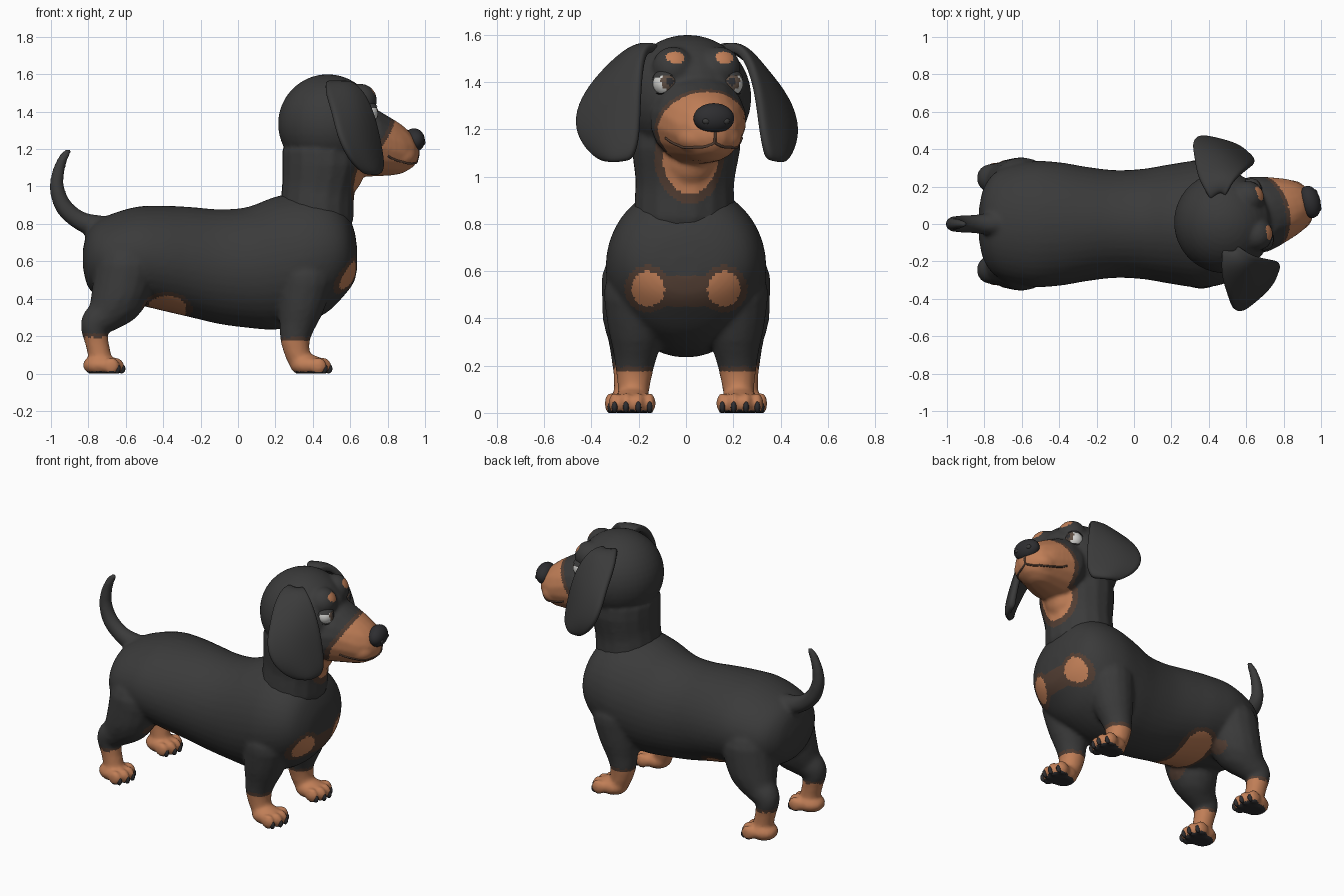
import bpy, bmesh, math
from mathutils import Vector
from mathutils.bvhtree import BVHTree

if "Cube" in bpy.data.objects:
    bpy.data.objects.remove(bpy.data.objects["Cube"])

YAW, HEAD_X = math.radians(13.5), 0.45      # the head is turned a little to +y


def material(name, rgb):
    m = bpy.data.materials.new(name)
    m.diffuse_color = (*rgb, 1)
    m.use_nodes = True
    m.node_tree.nodes["Principled BSDF"].inputs["Base Color"].default_value = m.diffuse_color
    return m


BLACK = material("black coat", (0.043, 0.043, 0.043))
TAN = material("tan coat", (0.53, 0.21, 0.095))
BROWN = material("dark brown edge", (0.085, 0.048, 0.033))
DARK = material("nose and claws", (0.027, 0.027, 0.03))
WHITE = material("eye white", (0.65, 0.65, 0.63))
IRIS = material("iris brown", (0.11, 0.075, 0.055))


def spline(pts, n):
    """Catmull-Rom interpolation of tuples of any length."""
    p = [Vector(q) for q in pts]
    p = [2 * p[0] - p[1]] + p + [2 * p[-1] - p[-2]]
    out = []
    for i in range(1, len(p) - 2):
        a, b, c, d = p[i - 1:i + 3]
        for k in range(n):
            t = k / n
            out.append(0.5 * (2 * b + (c - a) * t + (2 * a - 5 * b + 4 * c - d) * t * t
                              + (3 * b - a - 3 * c + d) * t ** 3))
    return out + [p[-2]]


def ball(bm, c, r, seg=16):
    """Ellipsoid built directly from rings (quick for many balls)."""
    r = (r, r, r) if isinstance(r, (int, float)) else r
    n = seg // 2 + 1
    new = lambda x, y, z: bm.verts.new((c[0] + r[0] * x, c[1] + r[1] * y, c[2] + r[2] * z))
    low, top = new(0, 0, -1), new(0, 0, 1)
    rows = []
    for i in range(1, n):
        e = math.pi * (i / n - .5)
        rows.append([new(math.cos(e) * math.cos(math.tau * k / seg), math.cos(e) * math.sin(math.tau * k / seg),
                         math.sin(e)) for k in range(seg)])
    for k in range(seg):
        j = (k + 1) % seg
        bm.faces.new((low, rows[0][j], rows[0][k]))
        bm.faces.new((top, rows[-1][k], rows[-1][j]))
        for r0, r1 in zip(rows, rows[1:]):
            bm.faces.new((r0[k], r0[j], r1[j], r1[k]))


def chain(bm, pts, wide=1.0, n=5):
    """Tapering limb made of overlapping balls; points are x, y, z, radius."""
    for x, y, z, r in spline(pts, n):
        ball(bm, (x, y, z), (r, r * wide, r))


def make(name, bm, mats, on_head=False):
    me = bpy.data.meshes.new(name)
    bm.to_mesh(me)
    bm.free()
    for m in mats:
        me.materials.append(m)
    ob = bpy.data.objects.new(name, me)
    bpy.context.collection.objects.link(ob)
    if on_head:
        ob.location.x, ob.rotation_euler.z = HEAD_X, YAW
    me.shade_smooth()
    return ob


def fuse(ob, voxel, rounds, rule):
    """Blend the overlapping pieces into one skin and colour it by rule."""
    rm = ob.modifiers.new("blend", 'REMESH')
    rm.mode, rm.voxel_size, rm.use_smooth_shade = 'VOXEL', voxel, True
    sm = ob.modifiers.new("soften", 'SMOOTH')
    sm.factor, sm.iterations = 0.5, rounds
    dg = bpy.context.evaluated_depsgraph_get()
    me = bpy.data.meshes.new_from_object(ob.evaluated_get(dg))
    ob.modifiers.clear()
    ob.data = me
    me.materials.clear()
    for m in (BLACK, TAN, BROWN, DARK):
        me.materials.append(m)
    for v in me.vertices:
        v.co.z = max(v.co.z, 0.0)
    for p in me.polygons:
        p.material_index = rule(*p.center)
    me.shade_smooth()


def ell(a, b, ra, rb):
    return (a / ra) ** 2 + (b / rb) ** 2 < 1


# ---- Body: torso, legs, paws and tail ----
bm = bmesh.new()
torso = [(-.83, .57, .66, .08), (-.80, .46, .77, .20), (-.72, .40, .835, .29), (-.55, .37, .89, .335),
         (-.40, .335, .897, .33), (-.25, .30, .89, .305), (-.10, .265, .878, .288), (.05, .245, .89, .295),
         (.20, .235, .945, .32), (.35, .265, .97, .34), (.48, .33, .95, .32), (.57, .42, .88, .265),
         (.62, .49, .77, .17), (.637, .56, .67, .06)]
rings = []
for x, zb, zt, w in spline(torso, 4):
    rings.append([bm.verts.new((x, w * math.cos(a), (zb + zt) / 2 + (zt - zb) / 2 * math.sin(a)))
                  for a in (math.tau * k / 40 for k in range(40))])
for r0, r1 in zip(rings, rings[1:]):
    for k in range(40):
        bm.faces.new((r0[k], r0[(k + 1) % 40], r1[(k + 1) % 40], r1[k]))
bm.faces.new(rings[0][::-1])
bm.faces.new(rings[-1])

chain(bm, [(-.70, 0, .77, .07), (-.84, 0, .815, .052), (-.93, 0, .89, .047), (-.968, 0, .99, .04),
           (-.96, 0, 1.08, .033), (-.935, 0, 1.15, .026), (-.908, 0, 1.188, .018)], n=8)

claws = bmesh.new()
for s in (1, -1):
    chain(bm, [(.36, .2 * s, .50, .15), (.34, .205 * s, .38, .128), (.32, .212 * s, .28, .1),
               (.306, .218 * s, .19, .081), (.32, .222 * s, .10, .067), (.345, .225 * s, .06, .062)])
    chain(bm, [(-.60, .19 * s, .55, .17), (-.635, .205 * s, .42, .15), (-.70, .23 * s, .325, .102),
               (-.765, .245 * s, .265, .077), (-.755, .245 * s, .17, .064), (-.735, .245 * s, .08, .062)])
    for px, py in ((.37, .228), (-.737, .245)):
        ball(bm, (px, py * s, .045), (.095, .085, .058))
        for off, dx in ((-.074, .06), (-.026, .085), (.026, .085), (.074, .06)):
            ball(bm, (px + dx, py * s + off, .04), (.046, .026, .047))
            ball(claws, (px + dx + .03, py * s + off, .026), (.02, .013, .026), 12)


def body_rule(x, y, z):
    if z < .012:
        return 3
    edge = .175 + .02 * (x < 0)
    if z < edge + .02:
        return 1 if z < edge else 2
    if x > .4:                                   # chest spots
        dy, dz = abs(y) - .16, z - .525
        if ell(dy, dz, .07, .074):
            return 1
        if ell(dy, dz, .1, .1) or (abs(y) < .16 and abs(z - .515) < .065):
            return 2
    if -.6 < x < -.2:                            # belly patch
        if ell(x + .38, z - .345, .105, .07):
            return 1
        if ell(x + .38, z - .345, .135, .09):
            return 2
    return 0


fuse(make("body", bm, [BLACK]), .013, 5, body_rule)
make("claws", claws, [DARK])

# ---- Head and neck (local frame: x forward, y sideways) ----
bm = bmesh.new()
chain(bm, [(-.03, 0, .86, .2), (-.02, 0, 1.0, .198), (.0, 0, 1.15, .218)], wide=1.09, n=8)
ball(bm, (.03, 0, 1.335), (.265, .27, .265), 40)
ball(bm, (.09, -.01, 1.09), (.135, .13, .15), 24)
ball(bm, (.15, 0, 1.42), (.13, .17, .1), 24)
chain(bm, [(.22, 0, 1.24, .19), (.32, 0, 1.215, .16), (.385, 0, 1.195, .135), (.43, 0, 1.18, .102)], wide=1.1)
for s in (1, -1):
    ball(bm, (.185, .1 * s, 1.46), .09, 24)               # brow
    ball(bm, (.41, .055 * s, 1.165), (.095, .085, .07), 24)   # lips


def head_rule(x, y, z):
    if x > .15 and ell(abs(y) - .105, z - 1.505, .04, .024):
        return 1
    muzzle = x - .275 - (z - 1.2) * (.7 if z > 1.2 else .3)
    if z < 1.03:
        muzzle = -1
    if muzzle > 0 or (x > .05 and ell(y + .02, z - 1.1, .12, .175)):
        return 1
    if muzzle > -.03 or (x > .05 and ell(y + .02, z - 1.1, .15, .215)):
        return 2
    return 0


head = make("head", bm, [BLACK], True)
fuse(head, .011, 5, head_rule)

# ---- Nose ----
bm = bmesh.new()
ball(bm, (.505, 0, 1.247), (.056, .088, .064), 28)
make("nose", bm, [DARK], True)
bm = bmesh.new()
for s in (1, -1):
    ball(bm, (.545, .042 * s, 1.235), (.012, .018, .014), 12)
make("nostrils", bm, [BLACK], True)

# ---- Mouth line, laid on the muzzle surface ----
tree = BVHTree.FromPolygons([v.co for v in head.data.vertices],
                            [tuple(p.vertices) for p in head.data.polygons])
half = [(.55, 0, 1.135), (.53, .04, 1.115), (.5, .09, 1.105), (.43, .15, 1.108), (.37, .19, 1.125), (.33, .2, 1.15)]
curve = bpy.data.curves.new("mouth", 'CURVE')
curve.dimensions, curve.bevel_depth, curve.bevel_resolution = '3D', .006, 1
for path in (half, [(x, -y, z) for x, y, z in half], [(.56, 0, 1.19), (.55, 0, 1.135)]):
    pts = [tree.find_nearest(p)[0] for p in spline(path, 6)]
    sp = curve.splines.new('POLY')
    sp.points.add(len(pts) - 1)
    for q, p in zip(sp.points, pts):
        q.co = (*p, 1)
curve.materials.append(BROWN)
mouth = bpy.data.objects.new("mouth", curve)
bpy.context.collection.objects.link(mouth)
mouth.location.x, mouth.rotation_euler.z = HEAD_X, YAW

# ---- Eyes and eyelids ----
for s, side in ((1, "left"), (-1, "right")):
    c = Vector((.218, .14 * s, 1.395))
    gaze = Vector((1, -.12 * s, .15)).normalized()
    bm = bmesh.new()
    ball(bm, c, .055, 36)
    for f in bm.faces:
        d = (f.calc_center_median() - c).normalized().dot(gaze)
        f.material_index = 2 if d > .95 else 1 if d > .74 else 0
    make(side + "_eye", bm, [WHITE, IRIS, DARK], True)
    bm = bmesh.new()
    ball(bm, c, .061, 36)
    gone = []
    for f in bm.faces:
        d = (f.calc_center_median() - c).normalized()
        if -.65 < d.z < .35 + .2 * d.x:
            gone.append(f)
    bmesh.ops.delete(bm, geom=gone, context='FACES')
    make(side + "_eyelids", bm, [BLACK], True)

# ---- Ears: a hanging flap, back edge and front edge per row ----
rows = [(1.545, -.01, .13, .07, .13), (1.55, -.03, .2, .12, .19), (1.5, -.05, .28, .17, .225),
        (1.4, -.04, .39, .215, .245), (1.3, -.035, .46, .24, .255), (1.2, 0, .48, .257, .262),
        (1.12, .055, .445, .265, .275), (1.07, .13, .385, .245, .295)]
bm = bmesh.new()
grid = []
for z, bu, bv, fu, fv in rows:
    line = []
    for k in range(8):
        t = k / 7
        b = .03 * math.sin(math.pi * t)
        dip = -.012 * math.sin(math.pi * t) if z < 1.1 else 0
        line.append(bm.verts.new((bu + (fu - bu) * t + .5 * b, bv + (fv - bv) * t + .85 * b, z + dip)))
    grid.append(line)
for r0, r1 in zip(grid, grid[1:]):
    for k in range(7):
        bm.faces.new((r0[k], r1[k], r1[k + 1], r0[k + 1])[::-1])
bmesh.ops.recalc_face_normals(bm, faces=bm.faces)
ears = make("ears", bm, [BLACK], True)
so = ears.modifiers.new("thickness", 'SOLIDIFY')
so.thickness, so.offset = .042, 0
ears.modifiers.new("mirror", 'MIRROR').use_axis = (False, True, False)
ss = ears.modifiers.new("round", 'SUBSURF')
ss.levels = ss.render_levels = 2
